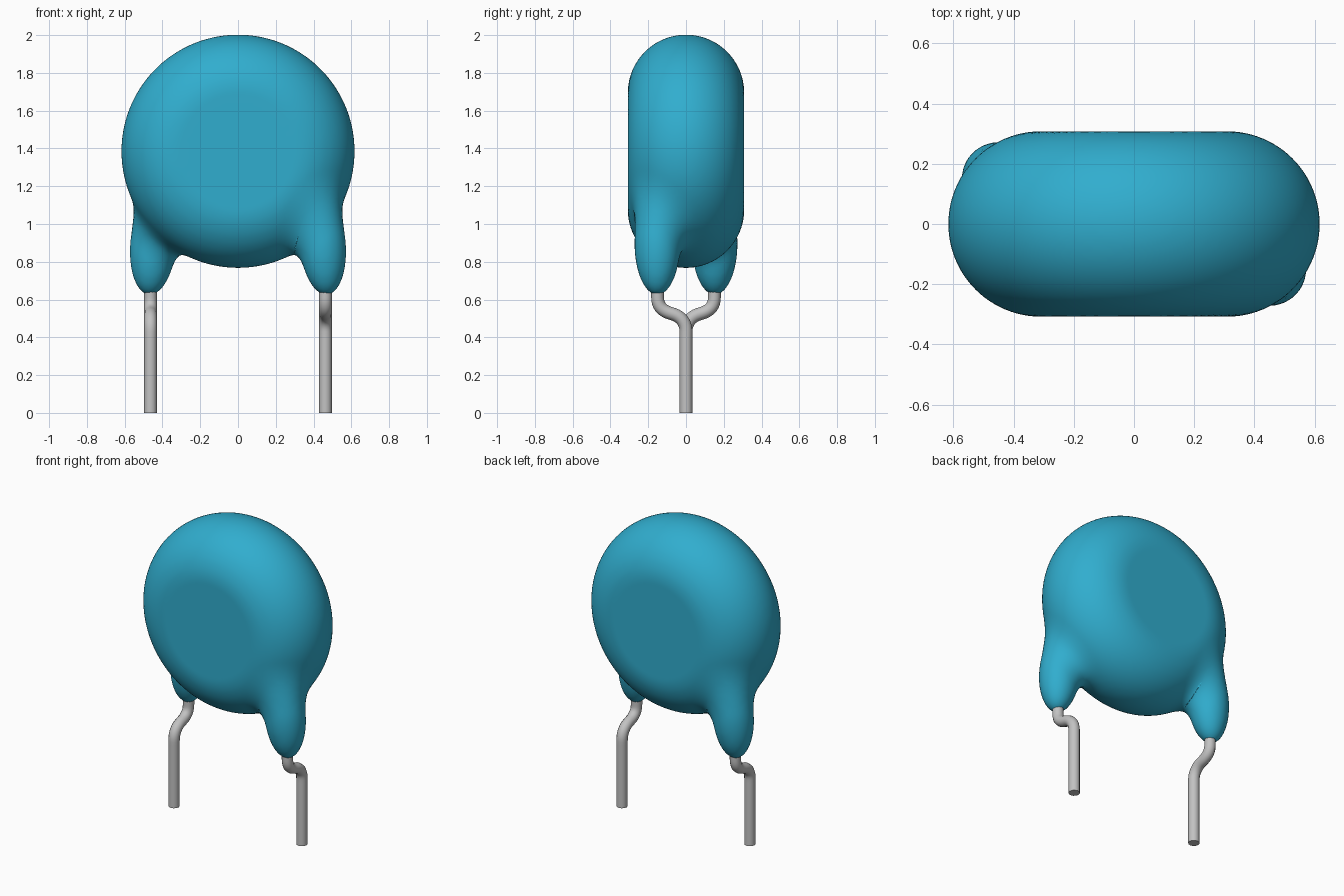
import bpy, bmesh, math
from mathutils import Vector, Matrix

if "Cube" in bpy.data.objects:
    bpy.data.objects.remove(bpy.data.objects["Cube"])


def material(name, rgb, rough):
    m = bpy.data.materials.new(name)
    m.use_nodes = True
    m.diffuse_color = (*rgb, 1)
    bsdf = next(n for n in m.node_tree.nodes if n.type == 'BSDF_PRINCIPLED')
    bsdf.inputs["Base Color"].default_value = (*rgb, 1)
    bsdf.inputs["Roughness"].default_value = rough
    return m


blue = material("blue coating", (0.03, 0.42, 0.62), 0.5)
metal = material("grey wire", (0.54, 0.54, 0.54), 0.4)

# Main dimensions
DISC_Z, FLAT_R, EDGE_R = 1.385, 0.309, 0.308
LOBE_C = Vector((0.448, -0.152, 0.895))
LOBE_S = Vector((0.122, 0.120, 0.27))
LEAN = Matrix.Rotation(math.radians(-5), 3, 'Y')
LEAN_INV = LEAN.transposed()
BLEND = 0.13


def disc_distance(p):
    r = math.hypot(p.x, p.z - DISC_Z)
    return math.hypot(max(r - FLAT_R, 0), p.y) - EDGE_R


def lobe_distance(p):
    q = LEAN_INV @ (p - LOBE_C)
    a = Vector([q[i] / LOBE_S[i] for i in range(3)])
    b = Vector([a[i] / LOBE_S[i] for i in range(3)])
    return a.length * (a.length - 1) / max(b.length, 1e-6)


def soft_min(a, b):
    h = max(BLEND - abs(a - b), 0) / BLEND
    return min(a, b) - h * h * BLEND / 4


def coating_distance(p):
    # Half-turn symmetry: the second lobe sits diagonally opposite
    q = p if p.x > 0 else Vector((-p.x, -p.y, p.z))
    return soft_min(disc_distance(q), lobe_distance(q))


def settle(verts, steps):
    # Move vertices on to the blended surface
    e = 0.002
    axes = [Vector((e, 0, 0)), Vector((0, e, 0)), Vector((0, 0, e))]
    for v in verts:
        for _ in range(steps):
            d = coating_distance(v.co)
            if abs(d) < 1e-4:
                break
            g = Vector([coating_distance(v.co + a) - coating_distance(v.co - a)
                        for a in axes]) / (2 * e)
            if g.length > 0.1:
                v.co -= g * (d / g.length_squared)


# Coated disc with two lobes, merged into one skin
bm = bmesh.new()
half_turn = Matrix.Rotation(math.pi, 4, 'Z')
disc = Matrix.Translation((0, 0, DISC_Z)) @ Matrix.Diagonal((0.61, 0.305, 0.61, 1))
lobe = Matrix.Translation(LOBE_C) @ LEAN.to_4x4() @ Matrix.Diagonal((*LOBE_S, 1))
for mat in (disc, lobe, half_turn @ lobe):
    bmesh.ops.create_uvsphere(bm, u_segments=48, v_segments=32, radius=1, matrix=mat)
mesh = bpy.data.meshes.new("coated_body")
bm.to_mesh(mesh)
bm.free()
body = bpy.data.objects.new("coated_body", mesh)
bpy.context.collection.objects.link(body)
bpy.context.view_layer.objects.active = body
rm = body.modifiers.new("merge", 'REMESH')
rm.mode = 'VOXEL'
rm.voxel_size = 0.022
bpy.ops.object.modifier_apply(modifier=rm.name)

mesh = body.data
bm = bmesh.new()
bm.from_mesh(mesh)
for _ in range(3):
    settle(bm.verts, 4)
    bmesh.ops.smooth_vert(bm, verts=bm.verts, factor=0.5,
                          use_axis_x=True, use_axis_y=True, use_axis_z=True)
settle(bm.verts, 6)
for f in bm.faces:
    f.smooth = True
    f.material_index = 0
bm.to_mesh(mesh)
bm.free()
mesh.materials.clear()
mesh.materials.append(blue)

# Bent wire legs: (y, z) point and (dy, dz) handle
PATH = [((-0.15, 0.75), (0, -0.04)), ((-0.15, 0.61), (0, -0.05)),
        ((-0.075, 0.525), (0.045, -0.012)), ((0, 0.43), (0, -0.05)),
        ((0, 0), (0, -0.05))]


def wire_leg(name, side):
    cu = bpy.data.curves.new(name, 'CURVE')
    cu.dimensions = '3D'
    cu.bevel_depth = 0.034
    cu.bevel_resolution = 4
    cu.use_fill_caps = True
    cu.resolution_u = 10
    sp = cu.splines.new('BEZIER')
    sp.bezier_points.add(len(PATH) - 1)
    for bp, ((y, z), (dy, dz)) in zip(sp.bezier_points, PATH):
        bp.handle_left_type = bp.handle_right_type = 'FREE'
        bp.co = (side * 0.463, side * y, z)
        bp.handle_left = (side * 0.463, side * (y - dy), z - dz)
        bp.handle_right = (side * 0.463, side * (y + dy), z + dz)
    cu.materials.append(metal)
    ob = bpy.data.objects.new(name, cu)
    bpy.context.collection.objects.link(ob)
    bpy.ops.object.select_all(action='DESELECT')
    ob.select_set(True)
    bpy.context.view_layer.objects.active = ob
    bpy.ops.object.convert(target='MESH')
    bpy.ops.object.shade_smooth_by_angle(angle=math.radians(40))


wire_leg("left_wire_leg", 1)
wire_leg("right_wire_leg", -1)
